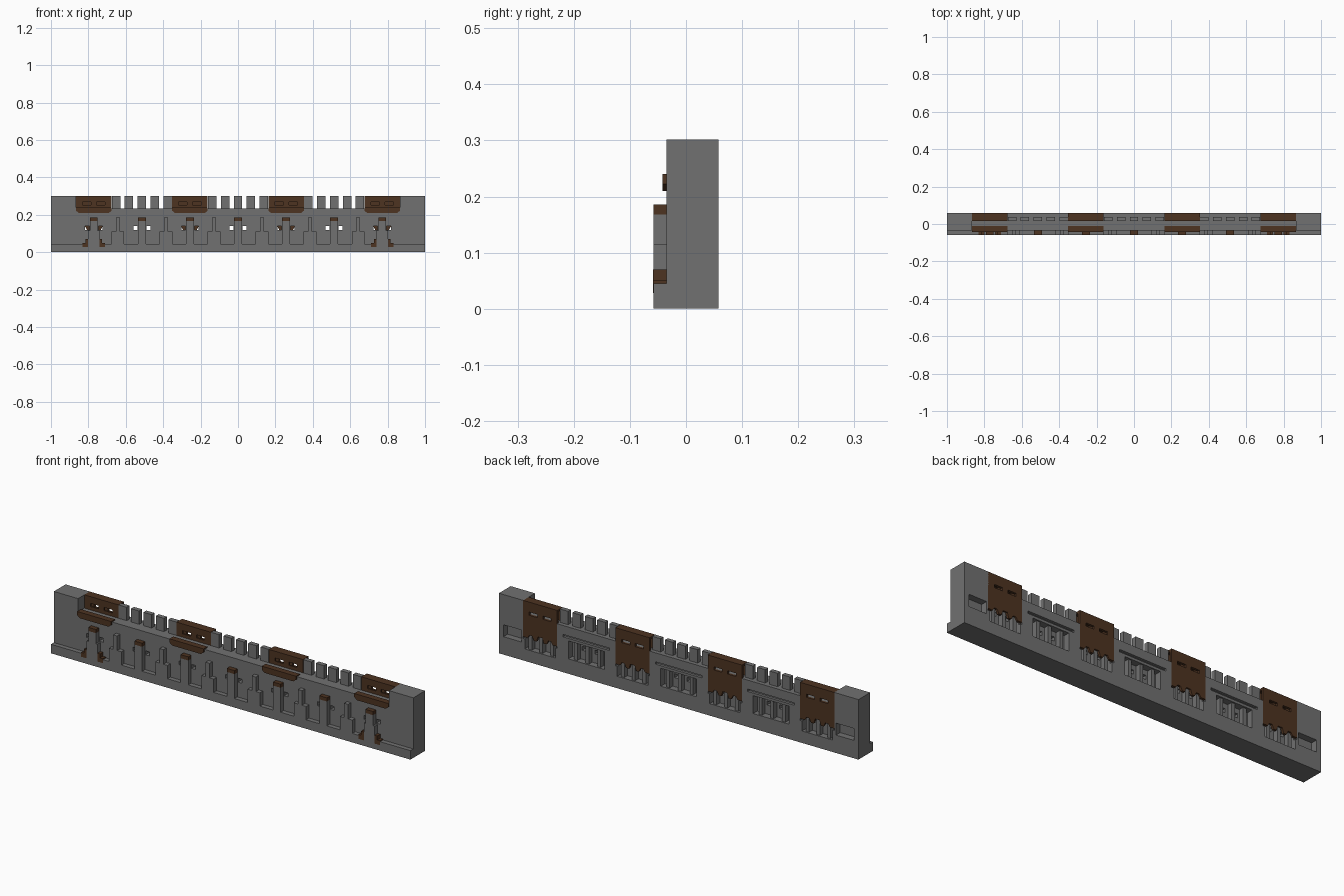
import bpy, bmesh

cube = bpy.data.objects.get("Cube")
if cube:
    bpy.data.objects.remove(cube, do_unlink=True)


def material(name, rgb):
    m = bpy.data.materials.new(name)
    m.use_nodes = True
    m.diffuse_color = (*rgb, 1)
    m.node_tree.nodes["Principled BSDF"].inputs["Base Color"].default_value = (*rgb, 1)
    return m


GREY = material("housing grey", (0.165, 0.165, 0.165))
BROWN = material("clip brown", (0.075, 0.033, 0.015))


def rect(x, half, z0, z1):
    return [(x - half, z0), (x + half, z0), (x + half, z1), (x - half, z1)]


def build(name, shapes, y0, y1, mat, helper=False):
    """Extrude every x-z outline in shapes from y0 to y1 into one object."""
    bm = bmesh.new()
    for pts in shapes:
        face = bm.faces.new([bm.verts.new((x, y0, z)) for x, z in pts])
        ext = bmesh.ops.extrude_face_region(bm, geom=[face])
        for v in ext["geom"]:
            if isinstance(v, bmesh.types.BMVert):
                v.co.y = y1
    bmesh.ops.recalc_face_normals(bm, faces=bm.faces)
    me = bpy.data.meshes.new(name)
    bm.to_mesh(me)
    bm.free()
    me.materials.append(mat)
    ob = bpy.data.objects.new(name, me)
    bpy.context.collection.objects.link(ob)
    if helper:
        ob.hide_render = True
        ob.hide_viewport = True
        ob.display_type = 'WIRE'
    return ob


def cut(target, cutter):
    mod = target.modifiers.new(cutter.name, 'BOOLEAN')
    mod.operation = 'DIFFERENCE'
    mod.solver = 'EXACT'
    mod.object = cutter


# Layout: evenly pitched contacts, with towers between and clips on alternate ones
PITCH = 0.257
FRONT, FACE, BACK = -0.058, -0.035, 0.058
DECK, TOP = 0.235, 0.302
contacts = [i * PITCH for i in range(-3, 4)]
towers = [(i + 0.5) * PITCH for i in range(-3, 3)]
clips = contacts[::2]
combs = contacts[1::2]

# Main body with windows and rear pockets
body = build("housing_body", [rect(0, 1, 0, DECK)], FACE, BACK, GREY)
windows = [rect(c + s * 0.035, 0.011, 0.12, 0.14) for c in contacts for s in (-1, 1)]
cut(body, build("window_cutter", windows, -0.1, 0.1, GREY, True))
pockets = [rect(c, 0.1, 0.075, 0.165) for c in combs]
pockets += [rect(c, 0.085, 0.06, 0.15) for c in clips]
pockets += [rect(s * 0.925, 0.05, 0.09, 0.15) for s in (-1, 1)]
cut(body, build("pocket_cutter", pockets, 0.025, 0.1, GREY, True))
cut(body, build("clip_seat_cutter", [rect(c, 0.095, 0.11, 0.3) for c in clips],
                0.046, 0.1, GREY, True))
cut(body, build("rear_groove_cutter", [rect(c, 0.13, 0.178, 0.19) for c in combs],
                0.045, 0.1, GREY, True))

# Ribs inside the rear pockets
ribs = [rect(c + o, 0.009, 0.073, 0.167) for c in combs for o in (-0.065, 0, 0.065)]
ribs += [rect(c + o, 0.009, 0.058, 0.152) for c in clips for o in (-0.06, 0, 0.06)]
build("pocket_ribs", ribs, 0.023, 0.05, GREY)

# Full-height end blocks and front bottom lip
build("end_blocks", [rect(s * 0.9325, 0.0675, DECK, TOP) for s in (-1, 1)], FACE, BACK, GREY)
build("front_lip", [rect(0, 1, 0, 0.045)], FRONT, FACE, GREY)

# Comb teeth along the deck, split by narrow slots
teeth = []
for c in combs:
    teeth += [rect(c + i * 0.069, 0.0225, DECK, TOP) for i in (-1, 0, 1)]
    teeth += [rect(c + s * 0.138, 0.0225, DECK, TOP) for s in (-1, 1)]
build("comb_teeth", teeth, 0.015, 0.038, GREY)

# Stepped towers on the front face
steps = []
for t in towers:
    steps.append([(t - 0.034, 0.045), (t + 0.034, 0.045), (t + 0.034, 0.112),
                  (t + 0.011, 0.112), (t + 0.011, 0.185), (t - 0.011, 0.185),
                  (t - 0.011, 0.112), (t - 0.034, 0.112)])
build("stepped_towers", steps, FRONT, FACE, GREY)

# Contact posts, capped in brown
build("contact_posts", [rect(c, 0.021, 0.045, 0.168) for c in contacts], FRONT, FACE, GREY)
build("contact_caps", [rect(c, 0.021, 0.168, 0.186) for c in contacts], FRONT, FACE, BROWN)

# Spring feet beside the outermost posts
feet, legs = [], []
for c in (contacts[0], contacts[-1]):
    for s in (-1, 1):
        feet.append([(c + s * x, z) for x, z in
                     ((0.03, 0.028), (0.06, 0.028), (0.06, 0.05), (0.045, 0.05),
                      (0.045, 0.07), (0.03, 0.07))])
        legs.append(rect(c + s * 0.0255, 0.0045, 0.04, 0.115))
build("spring_feet", feet, FRONT - 0.001, FACE, BROWN)
build("spring_legs", legs, FRONT, FACE, GREY)

# Clips: rear plate with scalloped bottom, front plate, folded top, front flange
rear = []
for c in clips:
    half = [(0.095, TOP), (0.095, 0.12), (0.07, 0.12), (0.06, 0.135),
            (0.045, 0.135), (0.035, 0.115), (0.02, 0.115), (0.012, 0.14)]
    rear.append([(c + x, z) for x, z in half] + [(c - x, z) for x, z in reversed(half)])
rear_plates = build("clip_rear_plates", rear, 0.046, BACK, BROWN)
front_plates = build("clip_front_plates", [rect(c, 0.095, DECK, 0.292) for c in clips],
                     0.015, 0.023, BROWN)
build("clip_folded_tops", [rect(c, 0.095, 0.292, TOP) for c in clips], 0.015, 0.046, BROWN)
for plates, low in ((rear_plates, 0.236), (front_plates, 0.252)):
    slots = [rect(c + s * 0.038, 0.023, low, low + 0.016) for c in clips for s in (-1, 1)]
    cut(plates, build(plates.name + "_slot_cutter", slots, -0.1, 0.1, BROWN, True))
flanges = [[(c - 0.08, 0.21), (c + 0.08, 0.21), (c + 0.095, 0.222), (c + 0.095, 0.24),
            (c - 0.095, 0.24), (c - 0.095, 0.222)] for c in clips]
build("clip_front_flanges", flanges, -0.042, -0.012, BROWN)
